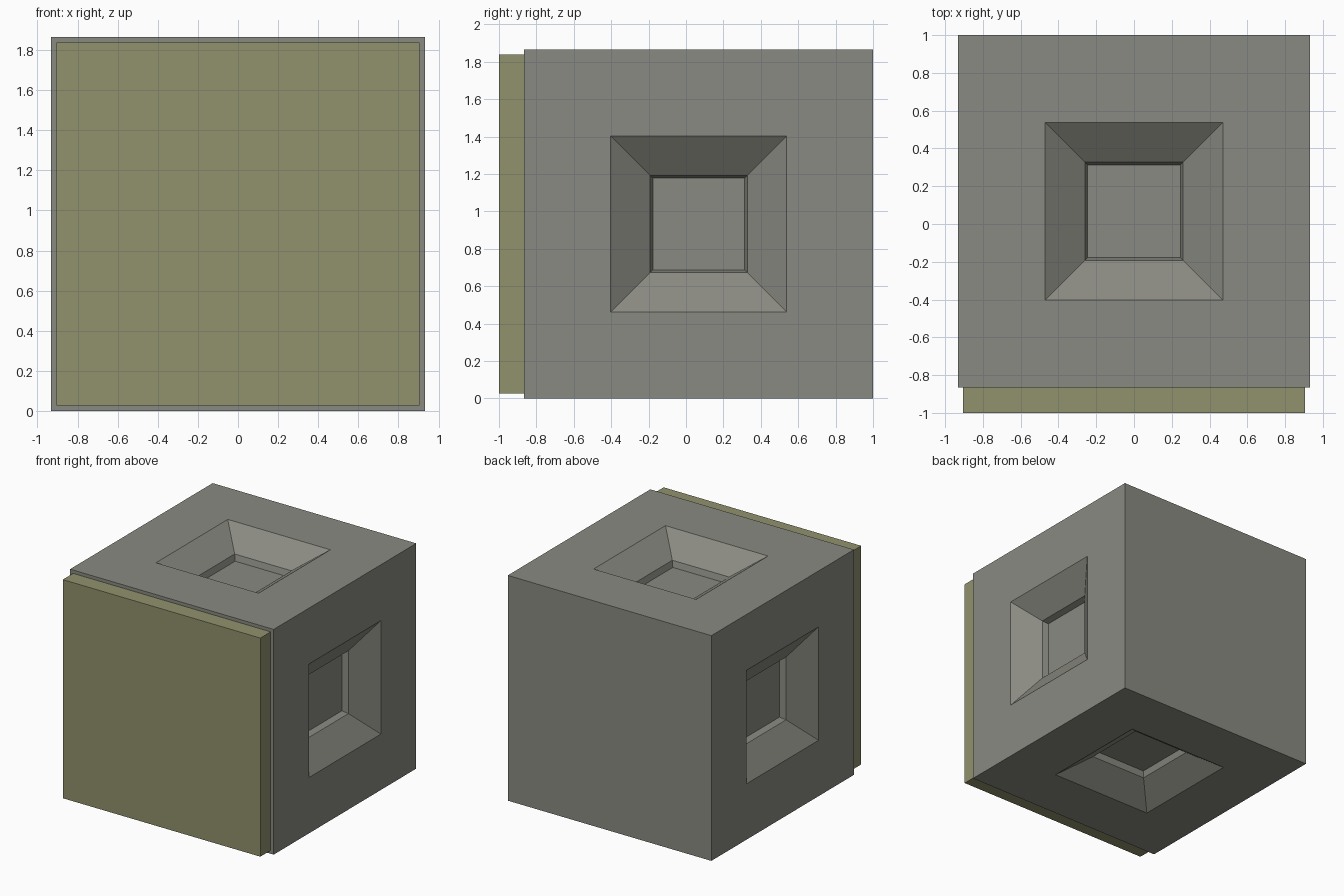
import bpy, bmesh
from mathutils import Matrix, Vector

if "Cube" in bpy.data.objects:
    bpy.data.objects.remove(bpy.data.objects["Cube"])


def material(name, rgb):
    m = bpy.data.materials.new(name)
    m.diffuse_color = (*rgb, 1.0)
    m.use_nodes = True
    m.node_tree.nodes["Principled BSDF"].inputs["Base Color"].default_value = m.diffuse_color
    return m


def box(name, lo, hi, mat, edit=None):
    """Axis-aligned box between two corners, with an optional bmesh edit."""
    lo, hi = Vector(lo), Vector(hi)
    bm = bmesh.new()
    bmesh.ops.create_cube(bm, size=1.0, matrix=Matrix.Translation((lo + hi) / 2)
                          @ Matrix.Diagonal((*(hi - lo), 1.0)))
    bm.normal_update()
    if edit:
        edit(bm)
    mesh = bpy.data.meshes.new(name)
    bm.to_mesh(mesh)
    bm.free()
    mesh.materials.append(mat)
    obj = bpy.data.objects.new(name, mesh)
    bpy.context.collection.objects.link(obj)
    return obj


def sink_recesses(bm):
    """Rim, sloped funnel, then shallow well in the four faces around y."""
    sides = [f for f in bm.faces if abs(f.normal.y) < 0.5]
    for thickness, depth in ((0.4625, 0.0), (0.21, -0.15), (0.015, -0.05)):
        bmesh.ops.inset_individual(bm, faces=sides, thickness=thickness,
                                   depth=depth, use_even_offset=True)
        bm.normal_update()


grey = material("warm grey", (0.254, 0.254, 0.223))
olive = material("olive", (0.283, 0.283, 0.153))

# Cubic body with recesses on left, right, top and bottom
box("body", (-0.9325, -0.865, 0.0), (0.9325, 1.0, 1.865), grey, sink_recesses)

# Slightly smaller front plate
box("front_plate", (-0.905, -1.0, 0.0275), (0.905, -0.865, 1.8375), olive)
